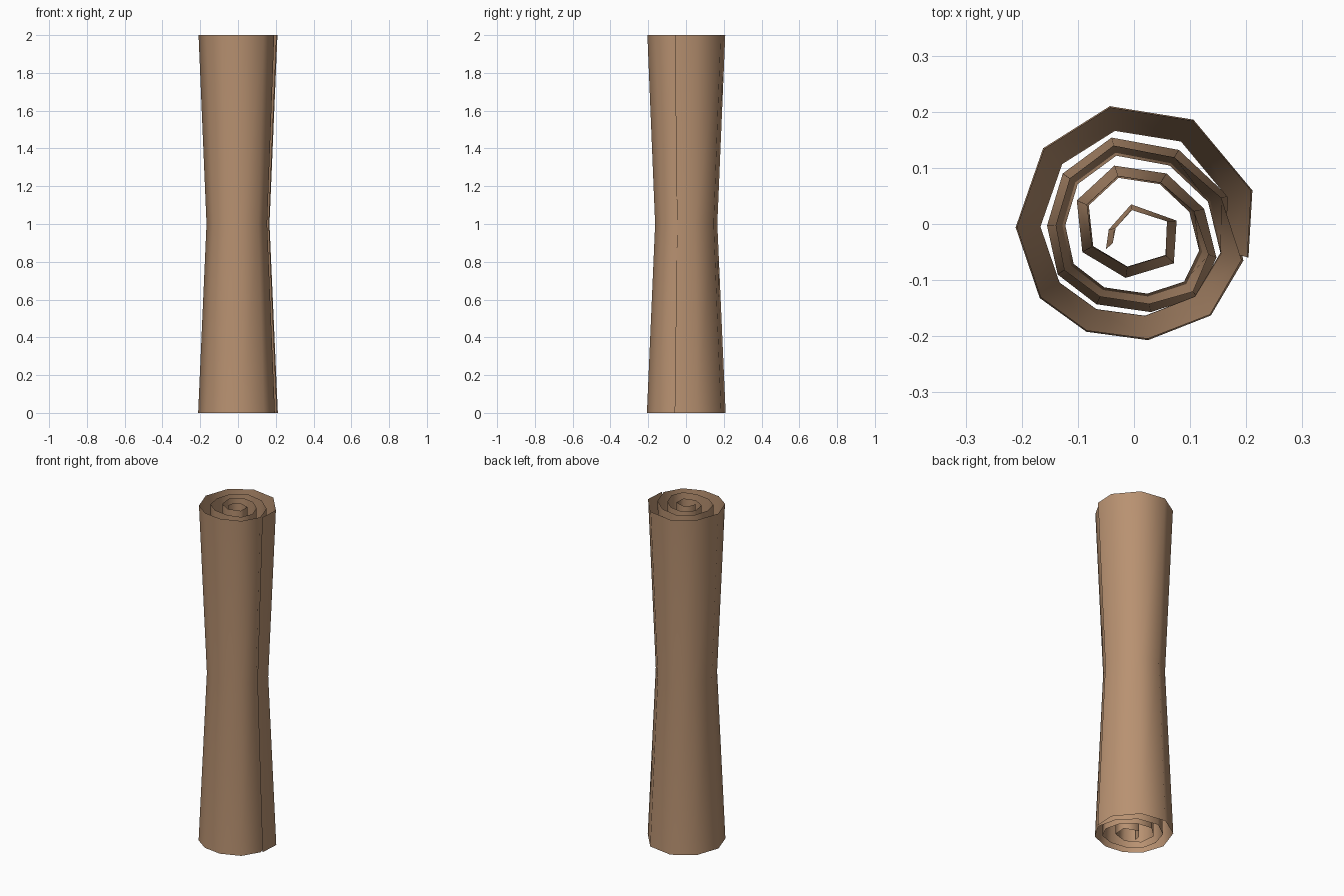
import bpy
import math

# One flat colour: tan hide
tan = bpy.data.materials.new("tan hide")
tan.diffuse_color = (0.48, 0.285, 0.165, 1)

# Spiral path of the rolled sheet at its foot, from the core outwards (clockwise)
PATH = [(-0.05, -0.045), (-0.045, -0.01), (-0.005, 0.035), (0.076, 0.006),
        (0.071, -0.07), (-0.015, -0.096), (-0.092, -0.05), (-0.102, 0.042),
        (-0.035, 0.104), (0.058, 0.09), (0.125, 0.027), (0.147, -0.06),
        (0.113, -0.13), (0.03, -0.157), (-0.067, -0.143), (-0.136, -0.09),
        (-0.155, -0.003), (-0.127, 0.09), (-0.04, 0.154), (0.08, 0.132),
        (0.167, 0.05), (0.195, -0.065), (0.137, -0.163), (0.025, -0.207),
        (-0.085, -0.192), (-0.168, -0.132), (-0.211, -0.006), (-0.162, 0.135),
        (-0.043, 0.21), (0.106, 0.186), (0.211, 0.06), (0.204, -0.06)]


def top_scale(x, y):
    # inner turns are rolled a little tighter at the top
    return min(0.99, 0.65 + 1.62 * math.hypot(x, y))


# Three rings: foot, pinched waist, top
rings = [(0.0, lambda x, y: 1.0), (1.0, lambda x, y: 0.79), (2.0, top_scale)]
verts = [(x * s(x, y), y * s(x, y), z) for z, s in rings for x, y in PATH]

n = len(PATH)
faces = []
for r in range(len(rings) - 1):
    for i in range(n - 1):
        a = r * n + i
        faces.append((a + 1, a, a + n, a + n + 1))

# Rolled sheet
mesh = bpy.data.meshes.new("rolled_hide")
mesh.from_pydata(verts, [], faces)
mesh.materials.append(tan)
mesh.polygons.foreach_set("use_smooth", [True] * len(mesh.polygons))
mesh.update()
roll = bpy.data.objects.new("rolled_hide", mesh)
bpy.context.collection.objects.link(roll)
